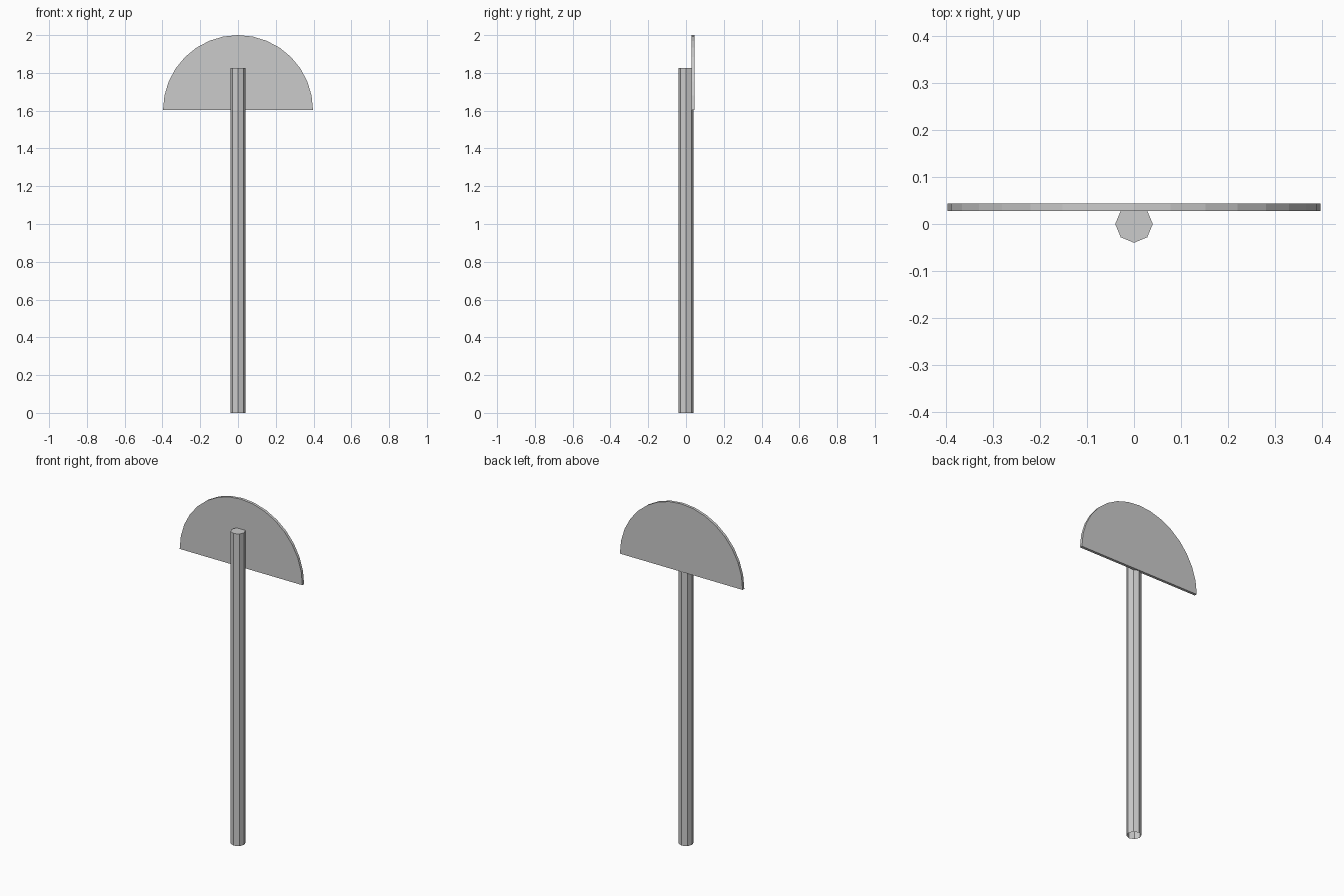
import bpy, bmesh, math

if "Cube" in bpy.data.objects:
    bpy.data.objects.remove(bpy.data.objects["Cube"])


def make_prism(name, profile, offset, cap_start=True):
    """Extrude a flat outline along an offset, optionally leaving the start open."""
    bm = bmesh.new()
    base = bm.faces.new([bm.verts.new(p) for p in profile])
    result = bmesh.ops.extrude_face_region(bm, geom=[base], use_keep_orig=True)
    moved = [v for v in result["geom"] if isinstance(v, bmesh.types.BMVert)]
    bmesh.ops.translate(bm, verts=moved, vec=offset)
    bmesh.ops.recalc_face_normals(bm, faces=bm.faces[:])
    if not cap_start:
        bmesh.ops.delete(bm, geom=[base], context='FACES_ONLY')
    mesh = bpy.data.meshes.new(name)
    bm.to_mesh(mesh)
    bm.free()
    obj = bpy.data.objects.new(name, mesh)
    bpy.context.collection.objects.link(obj)
    return obj


def arc(radius, total_angle, steps):
    return [(radius * math.cos(total_angle * i / steps),
             radius * math.sin(total_angle * i / steps)) for i in range(steps + 1)]


# Eight-sided post, open underneath
ring = arc(0.04, 2 * math.pi, 8)[:-1]
make_prism("post", [(x, y, 0) for x, y in ring], (0, 0, 1.825), cap_start=False)

# Half-round sign plate fixed to the rear of the post
half_disc = arc(0.397, math.pi, 16)
make_prism("sign_plate", [(x, 0.028, 1.603 + z) for x, z in half_disc], (0, 0.016, 0))
